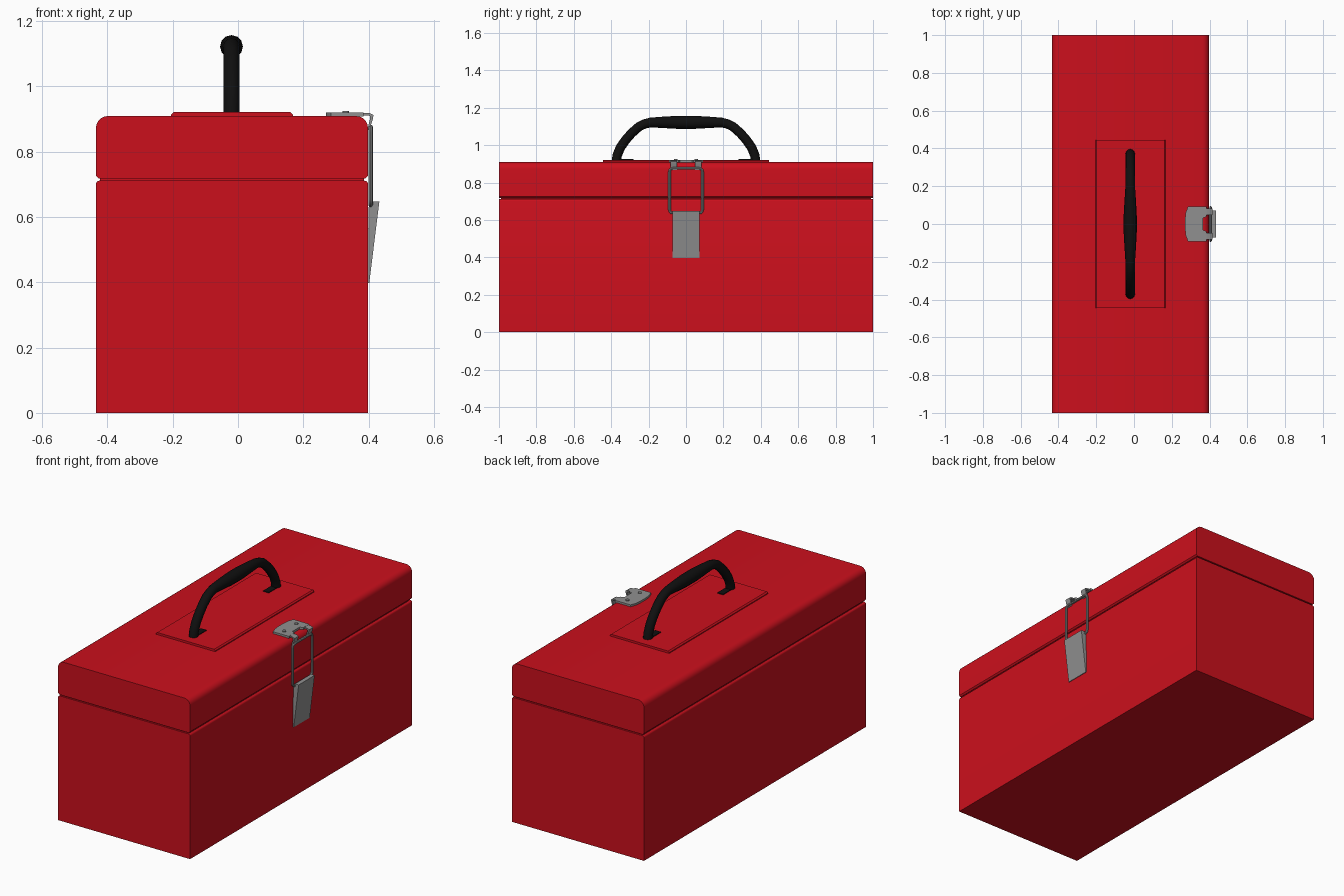
import bpy, bmesh, math
from mathutils import Vector

if "Cube" in bpy.data.objects:
    bpy.data.objects.remove(bpy.data.objects["Cube"])


def material(name, rgb):
    m = bpy.data.materials.new(name)
    m.diffuse_color = (*rgb, 1)
    m.use_nodes = True
    m.node_tree.nodes["Principled BSDF"].inputs["Base Color"].default_value = m.diffuse_color
    return m


RED = material("red_paint", (0.6, 0.005, 0.012))
BLACK = material("black_plastic", (0.005, 0.005, 0.005))
STEEL = material("steel", (0.28, 0.28, 0.28))


def finish(ob, mat, smooth=True):
    ob.data.materials.append(mat)
    bpy.ops.object.select_all(action='DESELECT')
    ob.select_set(True)
    bpy.context.view_layer.objects.active = ob
    if ob.type == 'CURVE':
        bpy.ops.object.convert(target='MESH')
        ob = bpy.context.view_layer.objects.active
    if smooth:
        bpy.ops.object.shade_smooth_by_angle(angle=math.radians(35))
    return ob


def prism(name, pts, offset, mat):
    """Extrude a 3D polygon along an offset vector."""
    bm = bmesh.new()
    face = bm.faces.new([bm.verts.new(p) for p in pts])
    res = bmesh.ops.extrude_face_region(bm, geom=[face], use_keep_orig=True)
    verts = [v for v in res["geom"] if isinstance(v, bmesh.types.BMVert)]
    bmesh.ops.translate(bm, verts=verts, vec=Vector(offset))
    bmesh.ops.recalc_face_normals(bm, faces=bm.faces)
    me = bpy.data.meshes.new(name)
    bm.to_mesh(me)
    bm.free()
    ob = bpy.data.objects.new(name, me)
    bpy.context.collection.objects.link(ob)
    return finish(ob, mat)


def profile_y(name, xz, y0, y1, mat):
    return prism(name, [(x, y0, z) for x, z in xz], (0, y1 - y0, 0), mat)


def box(name, x, y, z, mat):
    return profile_y(name, [(x[0], z[0]), (x[1], z[0]), (x[1], z[1]), (x[0], z[1])], *y, mat)


def tube(name, pts, radius, mat, cyclic=False, radii=None, res=4):
    cu = bpy.data.curves.new(name, 'CURVE')
    cu.dimensions = '3D'
    cu.bevel_depth = radius
    cu.bevel_resolution = res
    cu.use_fill_caps = True
    sp = cu.splines.new('POLY')
    sp.points.add(len(pts) - 1)
    for i, p in enumerate(pts):
        sp.points[i].co = (*p, 1)
        sp.points[i].radius = radii[i] if radii else 1
    sp.use_cyclic_u = cyclic
    ob = bpy.data.objects.new(name, cu)
    bpy.context.collection.objects.link(ob)
    return finish(ob, mat)


def arc(cx, cz, r, a0, a1, n=5):
    return [(cx + r * math.cos(math.radians(a0 + (a1 - a0) * i / n)),
             cz + r * math.sin(math.radians(a0 + (a1 - a0) * i / n))) for i in range(n + 1)]


XL, XR = -0.435, 0.398

# Body, with the long top edges softened
body = [(XL, 0), (XR, 0)] + arc(XR - .01, .701, .01, 0, 90, 3) + arc(XL + .01, .701, .01, 90, 180, 3)
profile_y("body", body, -1, 1, RED)

# Inner rim seen in the seam
box("seam_rim", (XL + .012, XR - .012), (-.99, .99), (.69, .74), RED)

# Lid with rounded long edges
lid = ([(XL + .008, .718), (XR - .008, .718), (XR, .726)] + arc(XR - .036, .873, .036, 0, 90)
       + arc(XL + .036, .873, .036, 90, 180) + [(XL, .726)])
profile_y("lid", lid, -1, 1, RED)

# Raised panel under the handle
panel = [(-.205, .905), (.168, .905), (.168, .914), (.161, .921), (-.198, .921), (-.205, .914)]
profile_y("handle_panel", panel, -.445, .445, RED)

# Handle with a swelling grip
half = [(.373, .912, 1), (.368, .945, 1), (.352, .985, 1), (.325, 1.025, 1), (.29, 1.065, 1),
        (.25, 1.1, 1), (.22, 1.114, 1), (.19, 1.121, 1.04), (.12, 1.122, 1.22), (.05, 1.122, 1.38)]
path = half + [(0, 1.122, 1.4)] + [(-y, z, r) for y, z, r in reversed(half)]
tube("handle", [(-.02, y, z) for y, z, r in path], .025, BLACK, radii=[r for *_, r in path])
for s in (-1, 1):
    y = sorted((s * .28, s * .385))
    box("handle_foot", (-.038, -.002), y, (.915, .925), BLACK)

# Latch plate on the lid, notched between its two hooks
edge = [(.385, .092), (.285, .092), (.274, .06), (.27, .025)]
notch = [(.385, .04), (.366, .032)]
outline = (edge + [(x, -y) for x, y in reversed(edge)]
           + [(x, -y) for x, y in notch] + list(reversed(notch)))
prism("latch_plate", [(x, y, .908) for x, y in outline], (0, 0, .012), STEEL)

# Hooks and rivets
hook = [(.372, .92), (.404, .918), (.415, .912), (.413, .9), (.402, .866),
        (.396, .868), (.405, .902), (.405, .908), (.4, .911), (.372, .912)]
for s in (-1, 1):
    y0, y1 = sorted((s * .047, s * .083))
    profile_y("latch_hook", hook, y0, y1, STEEL)
    bpy.ops.mesh.primitive_cylinder_add(vertices=16, radius=.01, depth=.01, location=(.33, s * .055, .92))
    bpy.context.object.name = "latch_rivet"
    finish(bpy.context.object, STEEL)

# Wire bail with rounded corners
loop = (arc(.07, .858, .018, 0, 90, 4) + arc(-.07, .858, .018, 90, 180, 4)
        + arc(-.07, .655, .018, 180, 270, 4) + arc(.07, .655, .018, 270, 360, 4))
tube("latch_wire", [(.406, y, z) for y, z in loop], .007, STEEL, cyclic=True, res=2)

# Wedge-shaped latch lever
lever = [(.396, .398), (.402, .398), (.433, .648), (.409, .648), (.4, .63)]
profile_y("latch_lever", lever, -.072, .072, STEEL)
